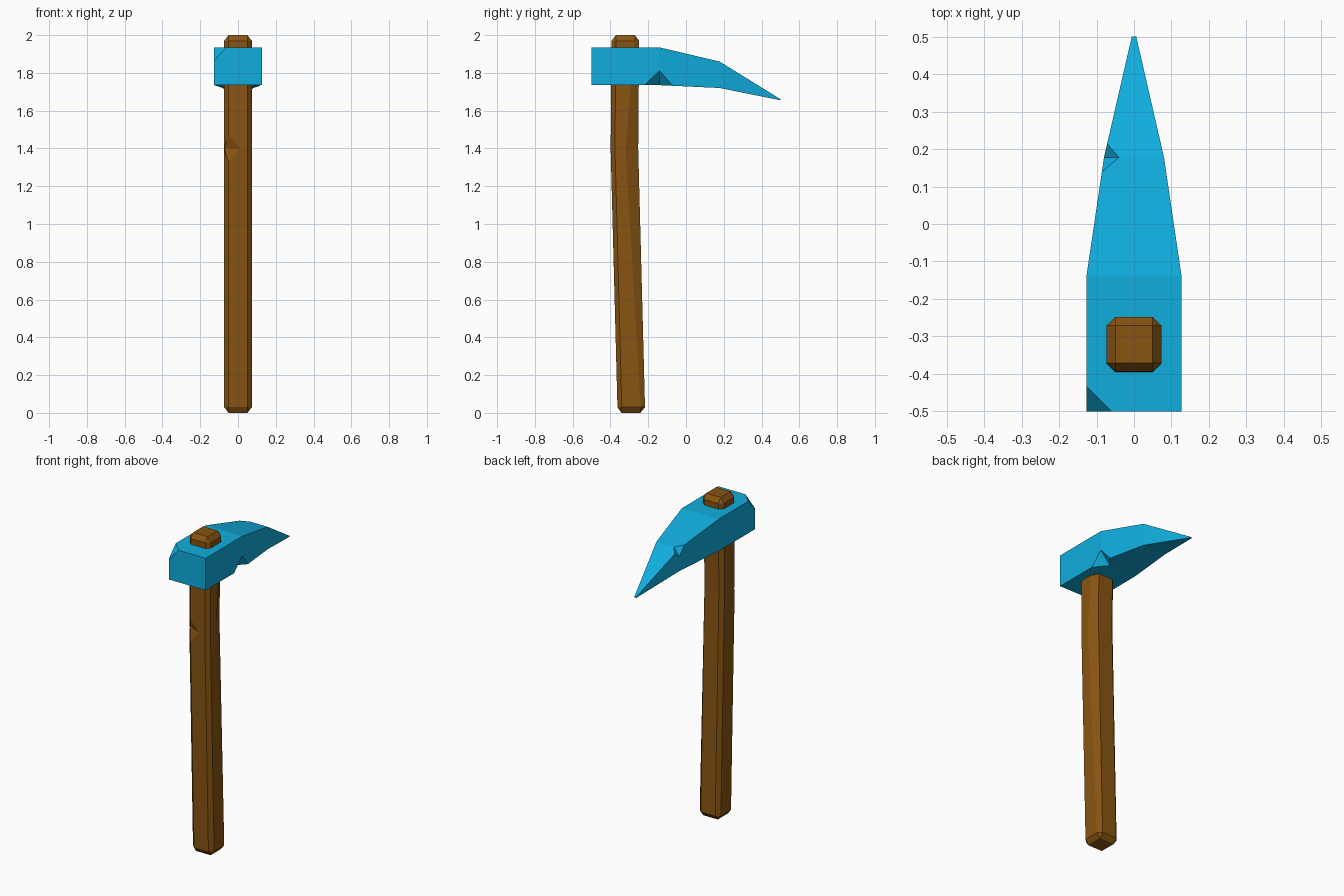
import bpy, bmesh
from mathutils import Vector

if "Cube" in bpy.data.objects:
    bpy.data.objects.remove(bpy.data.objects["Cube"])


def material(name, color):
    m = bpy.data.materials.new(name)
    m.diffuse_color = (*color, 1)
    m.use_nodes = True
    m.node_tree.nodes["Principled BSDF"].inputs["Base Color"].default_value = m.diffuse_color
    return m


def make_object(name, bm, mat=None):
    bmesh.ops.remove_doubles(bm, verts=bm.verts, dist=1e-5)
    bmesh.ops.dissolve_degenerate(bm, edges=bm.edges, dist=1e-5)
    bmesh.ops.recalc_face_normals(bm, faces=bm.faces)
    me = bpy.data.meshes.new(name)
    bm.to_mesh(me)
    bm.free()
    ob = bpy.data.objects.new(name, me)
    bpy.context.collection.objects.link(ob)
    if mat:
        me.materials.append(mat)
    return ob


def loft(name, rings, mat):
    """Skin a closed solid through rings with equal point counts."""
    bm = bmesh.new()
    loops = [[bm.verts.new(p) for p in ring] for ring in rings]
    n = len(loops[0])
    for a, b in zip(loops, loops[1:]):
        for i in range(n):
            j = (i + 1) % n
            bm.faces.new((a[i], a[j], b[j], b[i]))
    bm.faces.new(loops[0])
    bm.faces.new(loops[-1])
    return make_object(name, bm, mat)


def chip(target, points):
    """Cut the convex hull of the points out of the target."""
    bm = bmesh.new()
    for p in points:
        bm.verts.new(p)
    bmesh.ops.convex_hull(bm, input=bm.verts)
    cutter = make_object("chip_cutter", bm)
    cutter.hide_render = True
    mod = target.modifiers.new("chip", 'BOOLEAN')
    mod.operation = 'DIFFERENCE'
    mod.solver = 'EXACT'
    mod.object = cutter
    bpy.context.view_layer.objects.active = target
    bpy.ops.object.modifier_apply(modifier=mod.name)
    bpy.data.objects.remove(cutter)


blue = material("blue_metal", (0.005, 0.42, 0.73))
brown = material("brown_wood", (0.25, 0.09, 0.006))

# Pick head: rectangular sections (y, half width, bottom, top) tapering to a point
sections = [(-0.50, 0.127, 1.735, 1.935), (-0.14, 0.127, 1.735, 1.935),
            (0.178, 0.08, 1.72, 1.86), (0.50, 0.006, 1.655, 1.661)]
head = loft("pick_head", [[(-w, y, b), (w, y, b), (w, y, t), (-w, y, t)]
                          for y, w, b, t in sections], blue)

# Broken corner and chipped edges of the head
chip(head, [(-0.06, -0.5, 1.935), (-0.127, -0.433, 1.935),
            (-0.127, -0.5, 1.865), (-0.25, -0.62, 2.05)])
chip(head, [(0.127, -0.22, 1.735), (0.117, -0.07, 1.732), (0.127, -0.14, 1.812),
            (0.06, -0.14, 1.735), (0.2, -0.14, 1.66)])
chip(head, [(-0.087, 0.137, 1.87), (-0.072, 0.215, 1.838), (-0.04, 0.178, 1.86),
            (-0.08, 0.178, 1.81), (-0.14, 0.178, 1.93)])


# Handle: bevelled square sections (z, centre y, half size, half flat)
def bevelled(z, cy, h, f):
    pts = [(-f, -h), (f, -h), (h, -f), (h, f), (f, h), (-f, h), (-h, f), (-h, -f)]
    return [Vector((x, cy + y, z)) for x, y in pts]


rings = [bevelled(*s) for s in [
    (0.0, -0.292, 0.05, 0.05), (0.03, -0.29, 0.073, 0.05),
    (1.40, -0.326, 0.073, 0.05), (1.97, -0.321, 0.073, 0.05),
    (2.0, -0.321, 0.05, 0.05)]]
rings[2][3].y = -0.32   # worn bevel on the right rear edge
handle = loft("handle", rings, brown)

# Notch in the front left edge of the handle
chip(handle, [(-0.05, -0.399, 1.47), (-0.05, -0.397, 1.33), (0.01, -0.399, 1.40),
              (-0.073, -0.365, 1.40), (-0.10, -0.46, 1.40)])
